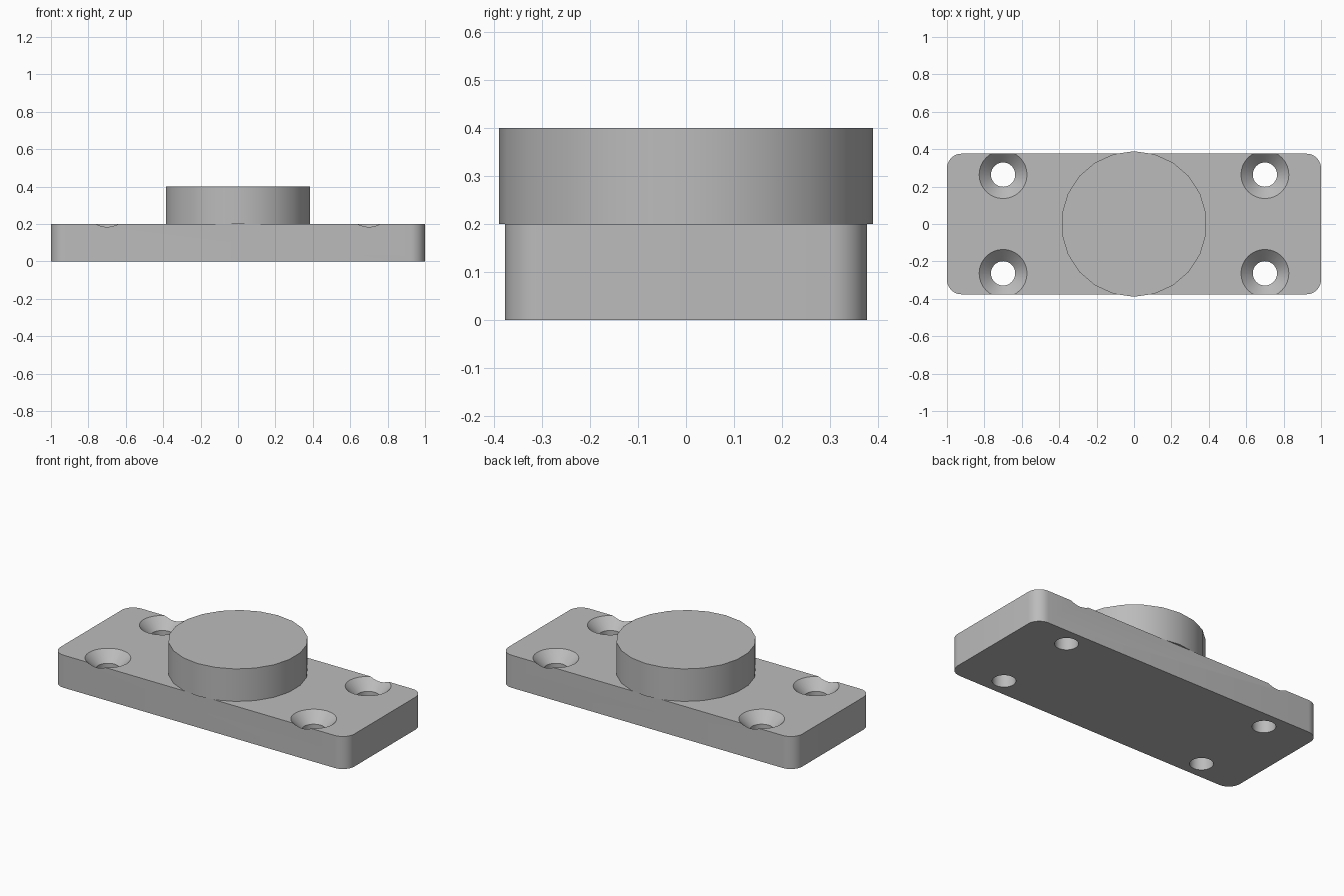
import bpy
import bmesh
import math

PLATE_HEIGHT = 0.2
HALF_LENGTH, HALF_WIDTH = 1.0, 0.376
HOLE_X, HOLE_Y = 0.70, 0.264
HOLE_RADIUS, SINK_RADIUS = 0.065, 0.128

default_cube = bpy.data.objects.get("Cube")
if default_cube:
    bpy.data.objects.remove(default_cube, do_unlink=True)

# Plain grey material
grey = bpy.data.materials.new("plain grey")
grey.use_nodes = True
colour = (0.5, 0.5, 0.5, 1)
grey.diffuse_color = colour
bsdf = next(n for n in grey.node_tree.nodes if n.type == 'BSDF_PRINCIPLED')
bsdf.inputs["Base Color"].default_value = colour


def make_object(name, bm):
    bmesh.ops.recalc_face_normals(bm, faces=bm.faces)
    mesh = bpy.data.meshes.new(name)
    bm.to_mesh(mesh)
    bm.free()
    mesh.materials.append(grey)
    obj = bpy.data.objects.new(name, mesh)
    bpy.context.collection.objects.link(obj)
    return obj


def activate(obj):
    bpy.ops.object.select_all(action='DESELECT')
    obj.select_set(True)
    bpy.context.view_layer.objects.active = obj


def add_lathe(bm, profile, x, y, sides, start=0.0):
    """Closed solid of revolution from (radius, z) pairs, bottom to top."""
    rings = []
    for radius, z in profile:
        ring = []
        for i in range(sides):
            a = start + math.tau * i / sides
            ring.append(bm.verts.new((x + radius * math.cos(a), y + radius * math.sin(a), z)))
        rings.append(ring)
    for low, high in zip(rings, rings[1:]):
        for i in range(sides):
            j = (i + 1) % sides
            bm.faces.new((low[i], low[j], high[j], high[i]))
    bm.faces.new(rings[0][::-1])
    bm.faces.new(rings[-1])


# Base plate with rounded vertical corners
bm = bmesh.new()
bmesh.ops.create_cube(bm, size=1)
for v in bm.verts:
    v.co.x *= 2 * HALF_LENGTH
    v.co.y *= 2 * HALF_WIDTH
    v.co.z = (v.co.z + 0.5) * PLATE_HEIGHT
corners = [e for e in bm.edges if abs(e.verts[0].co.z - e.verts[1].co.z) > 0.1]
bmesh.ops.bevel(bm, geom=corners, offset=0.078, segments=8, profile=0.5, affect='EDGES')
plate = make_object("base_plate", bm)

# Four countersunk screw holes, breaking through the long edges
sink_floor = PLATE_HEIGHT - (SINK_RADIUS - HOLE_RADIUS)
over = 0.02
hole_profile = [(HOLE_RADIUS, -over), (HOLE_RADIUS, sink_floor),
                (SINK_RADIUS + over, PLATE_HEIGHT + over)]
bm = bmesh.new()
for sx in (-1, 1):
    for sy in (-1, 1):
        add_lathe(bm, hole_profile, sx * HOLE_X, sy * HOLE_Y, 32)
cutter = make_object("hole_cutter", bm)
cutter.hide_render = True

cut = plate.modifiers.new("screw_holes", 'BOOLEAN')
cut.operation = 'DIFFERENCE'
cut.solver = 'EXACT'
cut.object = cutter
activate(plate)
bpy.ops.object.modifier_apply(modifier=cut.name)
bpy.data.objects.remove(cutter, do_unlink=True)

# Round boss, slightly wider than the plate
bm = bmesh.new()
add_lathe(bm, [(0.389, PLATE_HEIGHT), (0.389, 2 * PLATE_HEIGHT)], 0, 0, 22, math.pi / 2)
boss = make_object("round_boss", bm)

for part in (plate, boss):
    activate(part)
    bpy.ops.object.shade_smooth_by_angle(angle=math.radians(30))
